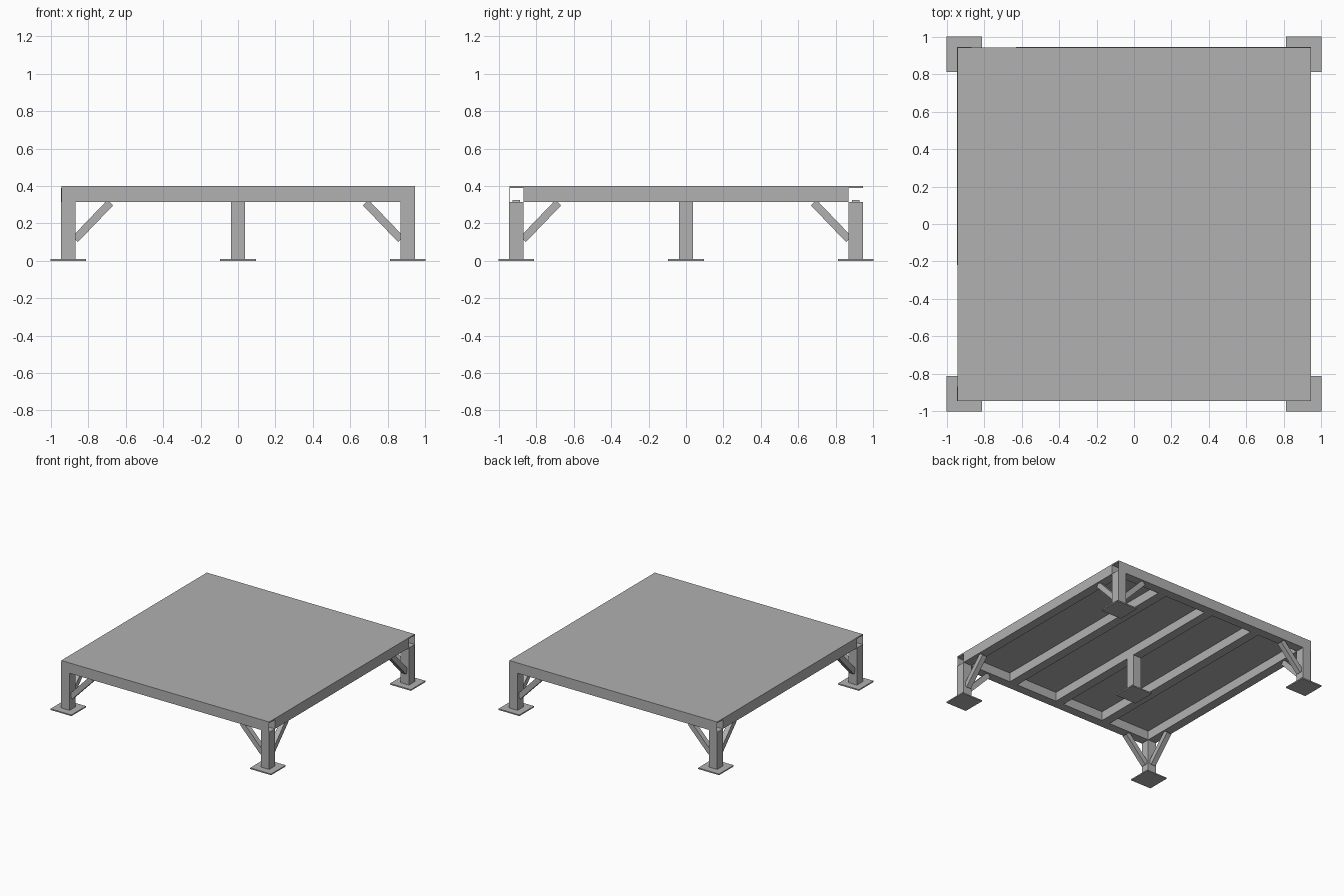
import bpy
import bmesh
import math
from mathutils import Matrix, Vector

cube = bpy.data.objects.get("Cube")
if cube:
    bpy.data.objects.remove(cube, do_unlink=True)

# One plain steel colour
steel = bpy.data.materials.new("steel_grey")
steel.use_nodes = True
grey = (0.44, 0.44, 0.44, 1)
steel.diffuse_color = grey
steel.node_tree.nodes["Principled BSDF"].inputs["Base Color"].default_value = grey

TUBE = 0.075        # section of rails and posts
HALF = 0.945        # half width of the deck
AXIS = HALF - TUBE / 2
INNER = HALF - TUBE
RAIL_Z = 0.315      # underside of the frame
DECK_Z = 0.39
PLATE = 0.01
BRACE = 0.042


def beam(name, start, end, width, depth, open_ends=False):
    """Rectangular bar from start to end; open_ends leaves a thin hollow tube."""
    start, end = Vector(start), Vector(end)
    along = (end - start).normalized()
    up = Vector((0, 0, 1)) if abs(along.z) < 0.99 else Vector((0, 1, 0))
    side = up.cross(along).normalized()
    up = along.cross(side)
    frame = Matrix((side, up, along)).transposed().to_4x4()
    frame.translation = (start + end) / 2

    bm = bmesh.new()
    bmesh.ops.create_cube(bm, size=1)
    bmesh.ops.scale(bm, vec=(width, depth, (end - start).length), verts=bm.verts)
    if open_ends:
        bm.normal_update()
        caps = [f for f in bm.faces if abs(f.normal.z) > 0.9]
        bmesh.ops.delete(bm, geom=caps, context='FACES_ONLY')
    mesh = bpy.data.meshes.new(name)
    bm.to_mesh(mesh)
    bm.free()
    mesh.materials.append(steel)
    obj = bpy.data.objects.new(name, mesh)
    obj.matrix_world = frame
    bpy.context.collection.objects.link(obj)
    return obj


def post(name, x, y):
    """Upright with its square foot plate."""
    beam(name + "_post", (x, y, PLATE), (x, y, RAIL_Z), TUBE, TUBE)
    beam(name + "_foot", (x, y, 0), (x, y, PLATE), 0.19, 0.19)


# Deck plate
beam("deck", (0, 0, DECK_Z), (0, 0, DECK_Z + PLATE), 2 * HALF, 2 * HALF)

# Hollow front and back rails, open at both ends
rail_mid = (RAIL_Z + DECK_Z) / 2
for name, y in (("front_rail", -AXIS), ("back_rail", AXIS)):
    beam(name, (-HALF, y, rail_mid), (HALF, y, rail_mid), TUBE, TUBE, True)

# Side rails and joists between them
for i in range(5):
    x = AXIS * (i - 2) / 2
    name = "side_rail" if i in (0, 4) else "joist"
    beam(name, (x, -INNER, rail_mid), (x, INNER, rail_mid), TUBE, TUBE, True)

# Posts, with two diagonal braces at each corner
post("centre", 0, 0)
LOW, HIGH = (0.871, 0.115), (0.683, 0.311)
for sx in (-1, 1):
    for sy in (-1, 1):
        post("corner", sx * AXIS, sy * AXIS)
        beam("brace_across", (sx * LOW[0], sy * AXIS, LOW[1]),
             (sx * HIGH[0], sy * AXIS, HIGH[1]), BRACE, BRACE)
        beam("brace_along", (sx * AXIS, sy * LOW[0], LOW[1]),
             (sx * AXIS, sy * HIGH[0], HIGH[1]), BRACE, BRACE)
